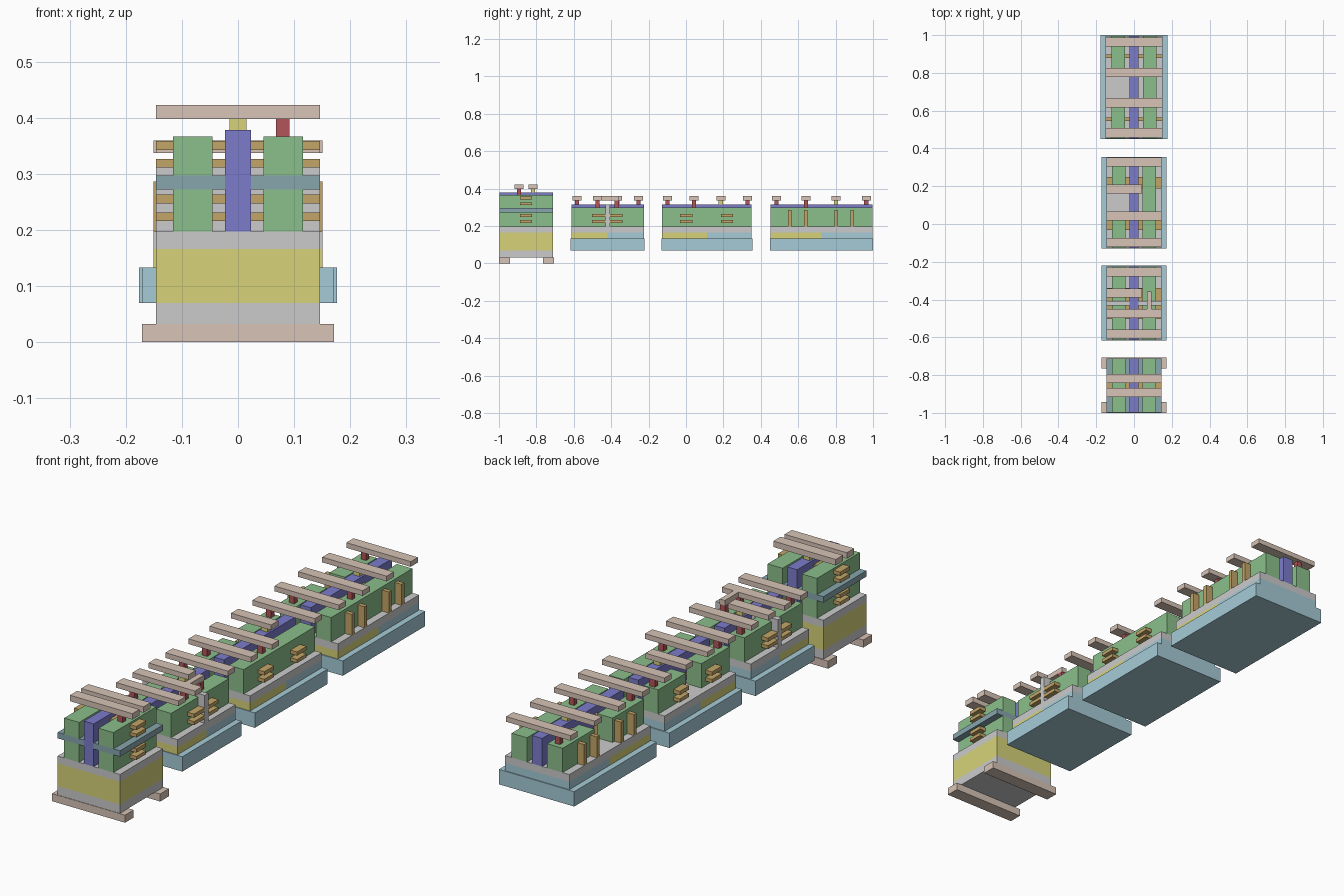
import bpy, bmesh

if "Cube" in bpy.data.objects:
    bpy.data.objects.remove(bpy.data.objects["Cube"])

COLORS = {
    "green": (0.26, 0.52, 0.26, 1), "blue": (0.2, 0.2, 0.6, 1),
    "yellow": (0.68, 0.65, 0.19, 1), "red": (0.45, 0.09, 0.1, 1),
    "rail": (0.68, 0.55, 0.47, 1), "brown": (0.55, 0.38, 0.14, 1),
    "pale_blue": (0.38, 0.6, 0.68, 1), "teal": (0.24, 0.38, 0.42, 1),
}
MATS = {}
for key, col in COLORS.items():
    MATS[key] = bpy.data.materials.new(key)
    MATS[key].diffuse_color = col


def box(name, x, y, z, mat=None):
    """Box from (min, max) pairs on each axis."""
    bm = bmesh.new()
    bmesh.ops.create_cube(bm, size=1)
    for v in bm.verts:
        v.co = [r[0] if c < 0 else r[1] for c, r in zip(v.co, (x, y, z))]
    me = bpy.data.meshes.new(name)
    bm.to_mesh(me)
    bm.free()
    ob = bpy.data.objects.new(name, me)
    bpy.context.collection.objects.link(ob)
    if mat:
        me.materials.append(MATS[mat])
    return ob


def rail(name, y, z, x, hw=0.024):
    box(name, x, (y - hw, y + hw), z, "rail")


def pin(name, x, y, z0, z1):
    mat = "yellow" if x == 0 else "red"
    r = 0.015 if x == 0 else 0.012
    box(name, (x - r, x + r), (y - 0.011, y + 0.011), (z0, z1), mat)


def device(tag, y, w, base_w, rails, short, gap):
    """Substrate, two-tone well, contacts, gate bar, rails and pins of one flat device."""
    mid = sum(y) / 2
    yi = (y[0] + 0.004, y[1] - 0.004)
    s = w / 0.146
    box(tag + "_base", (-base_w, base_w), y, (0.07, 0.133), "pale_blue")
    box(tag + "_front_well", (-w, w), (yi[0], mid), (0.133, 0.166), "yellow")
    box(tag + "_back_well", (-w, w), (mid, yi[1]), (0.133, 0.166), "pale_blue")
    box(tag + "_insulator", (-w, w), yi, (0.166, 0.197))
    box(tag + "_centre_bar", (-0.023 * s, 0.023 * s), yi, (0.197, 0.316), "blue")
    box(tag + "_right_block", (0.0455 * s, 0.1155 * s), yi, (0.197, 0.3), "green")
    # left block is split in two where there is a gap
    parts = [(yi[0], rails[1] + 0.02), (rails[2] - 0.02, yi[1])] if gap else [yi]
    for p in parts:
        box(tag + "_left_block", (-0.1155 * s, -0.0455 * s), p, (0.197, 0.3), "green")
    for i, ry in enumerate(rails):
        x1 = 0.042 if short and i == 2 else w
        rail(tag + "_top_rail", ry, (0.337, 0.359), (-w, x1))
        px = (-0.08, 0.08, 0, -0.08)[i]
        pin(tag + "_pin", px, ry, 0.316 if px == 0 else 0.3, 0.337)


SHEET_Z = [(0.216, 0.231), (0.247, 0.263)]


def sheets(tag, spans, levels):
    for y in spans:
        for z in levels:
            box(tag + "_sheet", (-0.146, 0.146), y, z, "brown")


# back device with upright fins
device("fin", (0.449, 1.0), 0.151, 0.1765, (0.483, 0.642, 0.803, 0.964), False, True)
for fy in (0.555, 0.64, 0.803, 0.888):
    box("upright_fin", (-0.151, 0.151), (fy - 0.009, fy + 0.009), (0.197, 0.286), "brown")

# second device with stacked sheets
device("stack", (-0.131, 0.355), 0.146, 0.171, (-0.099, 0.042, 0.186, 0.329), True, True)
sheets("stack", [(-0.032, 0.034), (0.187, 0.25)], SHEET_Z)

# third device with a dividing wall
device("fork", (-0.617, -0.221), 0.146, 0.171, (-0.583, -0.473, -0.366, -0.253), True, False)
box("dividing_wall", (-0.146, 0.146), (-0.431, -0.407), (0.197, 0.315))
sheets("fork", [(-0.502, -0.431), (-0.407, -0.34)], SHEET_Z)
box("link_rail", (0.068, 0.092), (-0.45, -0.357), (0.337, 0.359), "rail")
pin("link_pin", 0.08, -0.37, 0.3, 0.337)

# front device, two tiers tall
Y, W = (-0.998, -0.711), (-0.146, 0.146)
for yb in (-0.971, -0.736):
    rail("bottom_rail", yb, (0, 0.032), (-0.171, 0.171), 0.029)
box("tower_lower_insulator", W, Y, (0.032, 0.07))
box("tower_well", W, Y, (0.07, 0.166), "yellow")
box("tower_upper_insulator", W, Y, (0.166, 0.197))
box("tower_centre_bar", (-0.023, 0.023), Y, (0.197, 0.378), "blue")
for s in (-1, 1):
    for z in ((0.197, 0.272), (0.297, 0.366)):
        box("tower_side_block", sorted((s * 0.0455, s * 0.1155)), Y, z, "green")
    box("tier_divider", sorted((s * 0.023, s * 0.146)), Y, (0.272, 0.297), "teal")
sheets("tower", [(-0.888, -0.823)], SHEET_Z + [(0.311, 0.326), (0.342, 0.358)])
for ry, px, z0 in ((-0.892, 0.08, 0.366), (-0.817, 0, 0.378)):
    rail("tower_top_rail", ry, (0.398, 0.423), W)
    pin("tower_pin", px, ry, z0, 0.398)

for m in bpy.data.materials:
    if m.users and not m.is_grease_pencil:
        m.use_nodes = True
        m.node_tree.nodes["Principled BSDF"].inputs["Base Color"].default_value = m.diffuse_color
